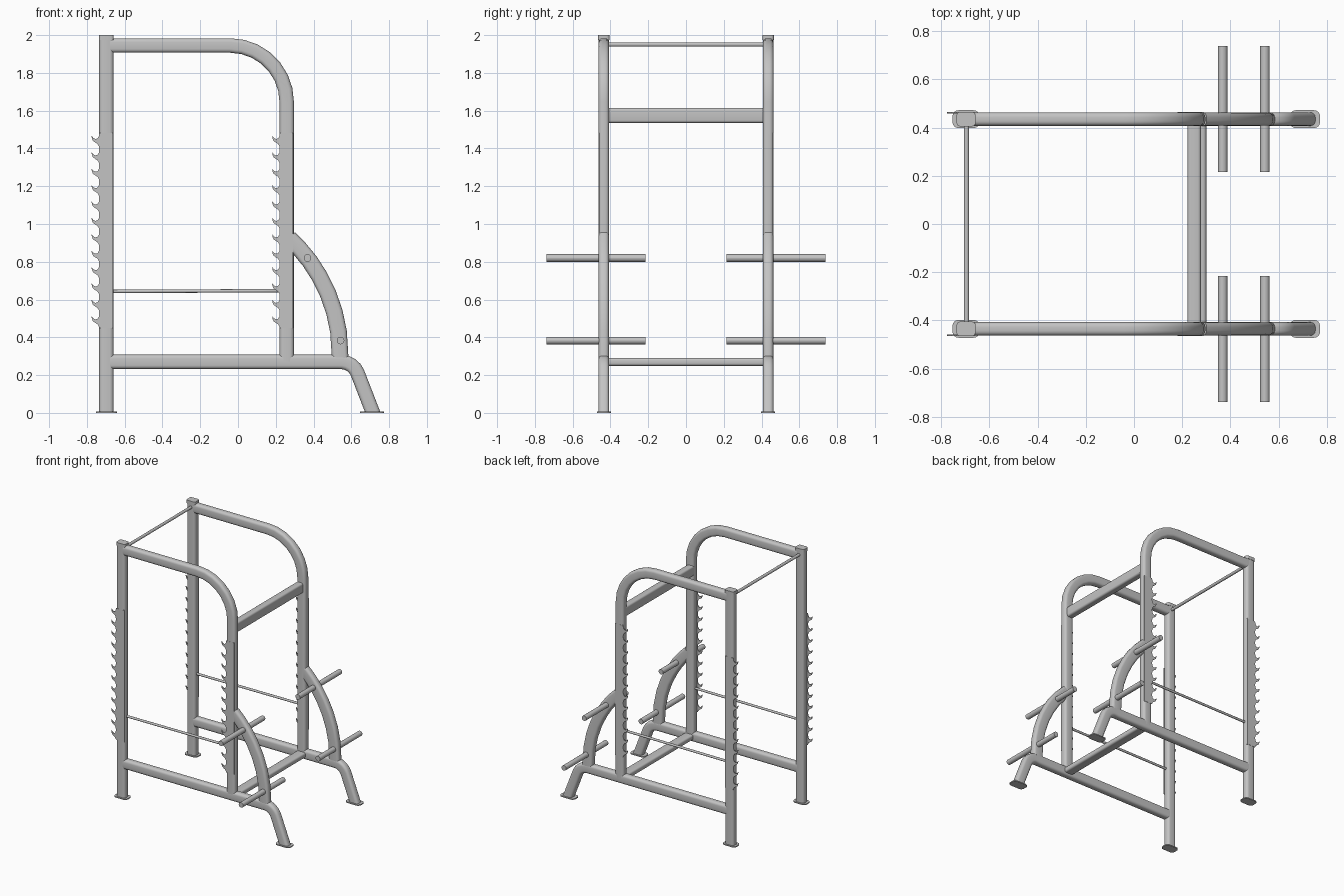
import bpy, bmesh, math
from mathutils import Vector

cube = bpy.data.objects.get("Cube")
if cube:
    bpy.data.objects.remove(cube)

steel = bpy.data.materials.new("grey_steel")
steel.use_nodes = True
GREY = (0.55, 0.55, 0.55, 1)
steel.diffuse_color = GREY
steel.node_tree.nodes["Principled BSDF"].inputs["Base Color"].default_value = GREY


def finish(name, bm):
    """Turn a bmesh into a shaded object."""
    bmesh.ops.recalc_face_normals(bm, faces=bm.faces)
    mesh = bpy.data.meshes.new(name)
    bm.to_mesh(mesh)
    bm.free()
    mesh.materials.append(steel)
    ob = bpy.data.objects.new(name, mesh)
    bpy.context.collection.objects.link(ob)
    bpy.ops.object.select_all(action='DESELECT')
    ob.select_set(True)
    bpy.context.view_layer.objects.active = ob
    bpy.ops.object.shade_smooth_by_angle(angle=math.radians(35))
    return ob


def rounded(a, b, r, n=4):
    """Rounded rectangle outline with half sizes a, b."""
    pts = []
    for k, (sx, sy) in enumerate(((1, 1), (-1, 1), (-1, -1), (1, -1))):
        for i in range(n + 1):
            t = math.pi / 2 * (k + i / n)
            pts.append((sx * (a - r) + r * math.cos(t), sy * (b - r) + r * math.sin(t)))
    return pts


def skin(name, rings):
    """Bridge a series of vertex rings and cap both ends."""
    bm = bmesh.new()
    loops = [[bm.verts.new(p) for p in ring] for ring in rings]
    n = len(loops[0])
    for a, b in zip(loops, loops[1:]):
        for i in range(n):
            j = (i + 1) % n
            bm.faces.new((a[i], a[j], b[j], b[i]))
    bm.faces.new(loops[0][::-1])
    bm.faces.new(loops[-1])
    return finish(name, bm)


def tube(name, path, y, half=0.038, thick=0.028, r=0.02, flat_end=False):
    """Sweep a rounded tube along a path in the xz plane, mitred at bends."""
    pts = [Vector(p) for p in path]
    dirs = [(b - a).normalized() for a, b in zip(pts, pts[1:])]
    rings = []
    for i, p in enumerate(pts):
        d0, d1 = dirs[max(i - 1, 0)], dirs[min(i, len(dirs) - 1)]
        t = (d0 + d1).normalized()
        m = Vector((-t.y, t.x))
        if flat_end and i == len(pts) - 1:
            m = Vector((1, 0))
        m = m / m.dot(Vector((-d0.y, d0.x)))
        rings.append([(p.x + m.x * u, y + v, p.y + m.y * u)
                      for u, v in rounded(half, thick, r)])
    return skin(name, rings)


def prism_z(name, x, y, z0, z1, a, b, r):
    return skin(name, [[(x + u, y + v, z) for u, v in rounded(a, b, r)] for z in (z0, z1)])


def beam_y(name, x, z, y0, y1, a, b, r):
    """Bar running across the frame; round when a = b = r."""
    return skin(name, [[(x + u, y, z + v) for u, v in rounded(a, b, r)] for y in (y0, y1)])


def arc(cx, cz, r, a0, a1, n):
    return [(cx + r * math.cos(math.radians(a0 + (a1 - a0) * i / n)),
             cz + r * math.sin(math.radians(a0 + (a1 - a0) * i / n))) for i in range(n + 1)]


# One tooth of the hook strip: (offset outward, height below the tooth top)
TOOTH = [(0, 0), (0.002, 0.018), (0.009, 0.029), (0.02, 0.032), (0.03, 0.027), (0.04, 0.016),
         (0.039, 0.028), (0.033, 0.042), (0.022, 0.05), (0.009, 0.058), (0.002, 0.07)]
PITCH = 0.0868


def hook_strip(name, edge, back, y):
    outline = [(edge - u, 1.482 - k * PITCH - d) for k in range(12) for u, d in TOOTH]
    outline += [(edge, 0.45), (back, 0.45), (back, 1.482)]
    skin(name, [[(x, y + o, z) for x, z in outline] for o in (-0.003, 0.003)])


FRONT_X, REAR_X = -0.697, 0.258
for side, s in (("left", -1), ("right", 1)):
    y = s * 0.435
    # Front upright with cap and foot
    tube(f"front_upright_{side}", [(FRONT_X, 0), (FRONT_X, 1.985)], y)
    prism_z(f"upright_cap_{side}", FRONT_X, y, 1.975, 2.0, 0.039, 0.03, 0.014)
    prism_z(f"front_foot_{side}", FRONT_X, y, 0, 0.008, 0.056, 0.037, 0.025)
    # Top rail bending down into the rear upright
    tube(f"bent_rear_upright_{side}",
         [(FRONT_X + 0.02, 1.945)] + arc(REAR_X - 0.3, 1.645, 0.3, 90, 0, 7) + [(REAR_X, 0.27)], y)
    # Base rail bending into the splayed rear leg
    tube(f"base_rail_{side}", [(FRONT_X + 0.02, 0.27), (0.53, 0.27)]
         + arc(0.545, 0.175, 0.095, 85, 24, 4) + [(0.713, 0.004)], y, flat_end=True)
    prism_z(f"rear_foot_{side}", 0.709, y, 0, 0.008, 0.063, 0.037, 0.025)
    # Curved brace carrying the weight pegs
    tube(f"curved_brace_{side}", [(0.27, 0.925), (0.325, 0.87), (0.38, 0.803), (0.43, 0.725),
                                  (0.475, 0.635), (0.51, 0.535), (0.532, 0.43), (0.541, 0.29)],
         y, half=0.044, thick=0.027)
    for level, px, pz in (("upper", 0.368, 0.82), ("lower", 0.543, 0.383)):
        beam_y(f"{level}_weight_peg_{side}", px, pz, s * 0.215, s * 0.738, 0.02, 0.02, 0.0199)
    # Toothed bar hooks on the outer faces
    hook_strip(f"front_hooks_{side}", -0.735, -0.662, s * 0.461)
    hook_strip(f"rear_hooks_{side}", 0.221, 0.29, s * 0.461)
    # Safety rod between the uprights
    tube(f"safety_rod_{side}", [(-0.68, 0.643), (0.24, 0.647)], y, 0.009, 0.009, 0.0089)

# Crossbars joining the two side frames
beam_y("pull_up_bar", FRONT_X + 0.002, 1.95, -0.425, 0.425, 0.011, 0.011, 0.0109)
beam_y("upper_crossbeam", 0.25, 1.575, -0.425, 0.425, 0.028, 0.04, 0.014)
beam_y("lower_crossbeam", 0.262, 0.27, -0.425, 0.425, 0.038, 0.021, 0.014)
